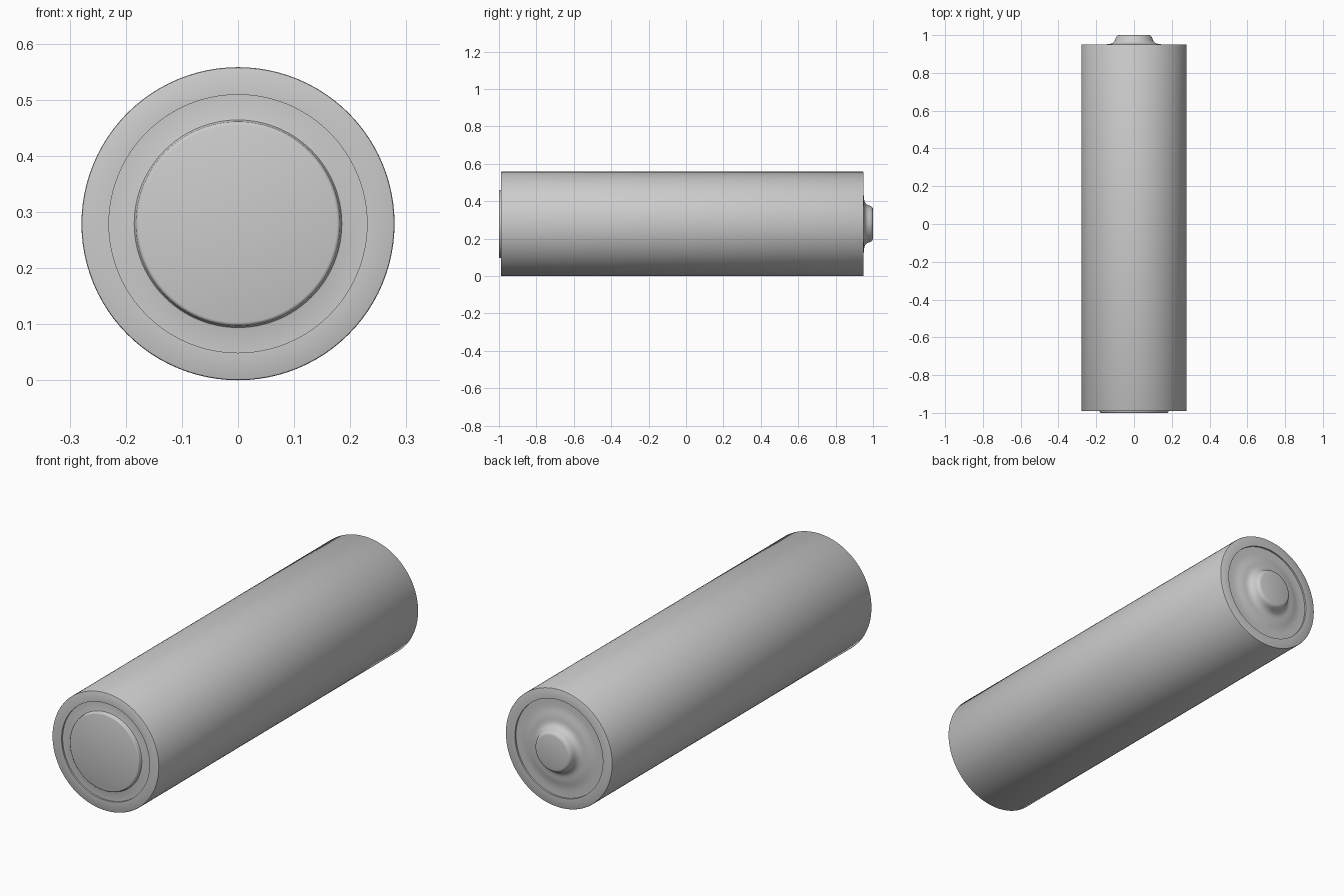
import bpy
import bmesh
from math import cos, sin, pi, radians

cube = bpy.data.objects.get("Cube")
if cube:
    bpy.data.objects.remove(cube, do_unlink=True)

RADIUS = 0.279
INNER = 0.23
SEGMENTS = 96

grey = bpy.data.materials.new("light_grey")
grey.use_nodes = True
colour = (0.6, 0.6, 0.6, 1)
grey.diffuse_color = colour
grey.node_tree.nodes["Principled BSDF"].inputs["Base Color"].default_value = colour


def lathe(name, profile):
    """Turn (radius, y) points, listed front to back, around the long axis."""
    bm = bmesh.new()
    rings = []
    for r, y in profile:
        angles = [2 * pi * k / SEGMENTS for k in range(SEGMENTS)]
        rings.append([bm.verts.new((r * cos(a), y, RADIUS + r * sin(a))) for a in angles])
    for a, b in zip(rings, rings[1:]):
        for k in range(SEGMENTS):
            n = (k + 1) % SEGMENTS
            bm.faces.new((a[k], b[k], b[n], a[n]))
    bmesh.ops.remove_doubles(bm, verts=bm.verts, dist=1e-5)
    mesh = bpy.data.meshes.new(name)
    bm.to_mesh(mesh)
    bm.free()
    mesh.materials.append(grey)
    obj = bpy.data.objects.new(name, mesh)
    bpy.context.collection.objects.link(obj)
    bpy.ops.object.select_all(action="DESELECT")
    obj.select_set(True)
    bpy.context.view_layer.objects.active = obj
    bpy.ops.object.shade_smooth_by_angle(angle=radians(35))
    return obj


# Outer sleeve with tiny rounded rims and lips folded over both ends
lathe("sleeve", [
    (INNER, -0.982), (INNER, -0.99), (0.276, -0.99), (0.278, -0.989), (RADIUS, -0.987),
    (RADIUS, 0.947), (0.278, 0.949), (0.276, 0.95), (INNER, 0.95), (INNER, 0.942),
])

# Flat end: raised disc with a softened edge
lathe("negative_terminal", [
    (0, -1), (0.176, -1), (0.179, -0.999), (0.181, -0.997), (0.182, -0.994),
    (0.183, -0.986), (0.185, -0.983), (0.188, -0.982), (INNER, -0.982),
])

# Button end: shallow rippled plate rising to a rounded nub
lathe("positive_terminal", [
    (INNER, 0.942), (0.2, 0.942), (0.185, 0.943), (0.17, 0.946), (0.155, 0.95),
    (0.14, 0.952), (0.128, 0.953), (0.117, 0.956), (0.108, 0.962), (0.102, 0.97),
    (0.098, 0.98), (0.095, 0.988), (0.091, 0.994), (0.086, 0.998), (0.079, 1), (0, 1),
])
